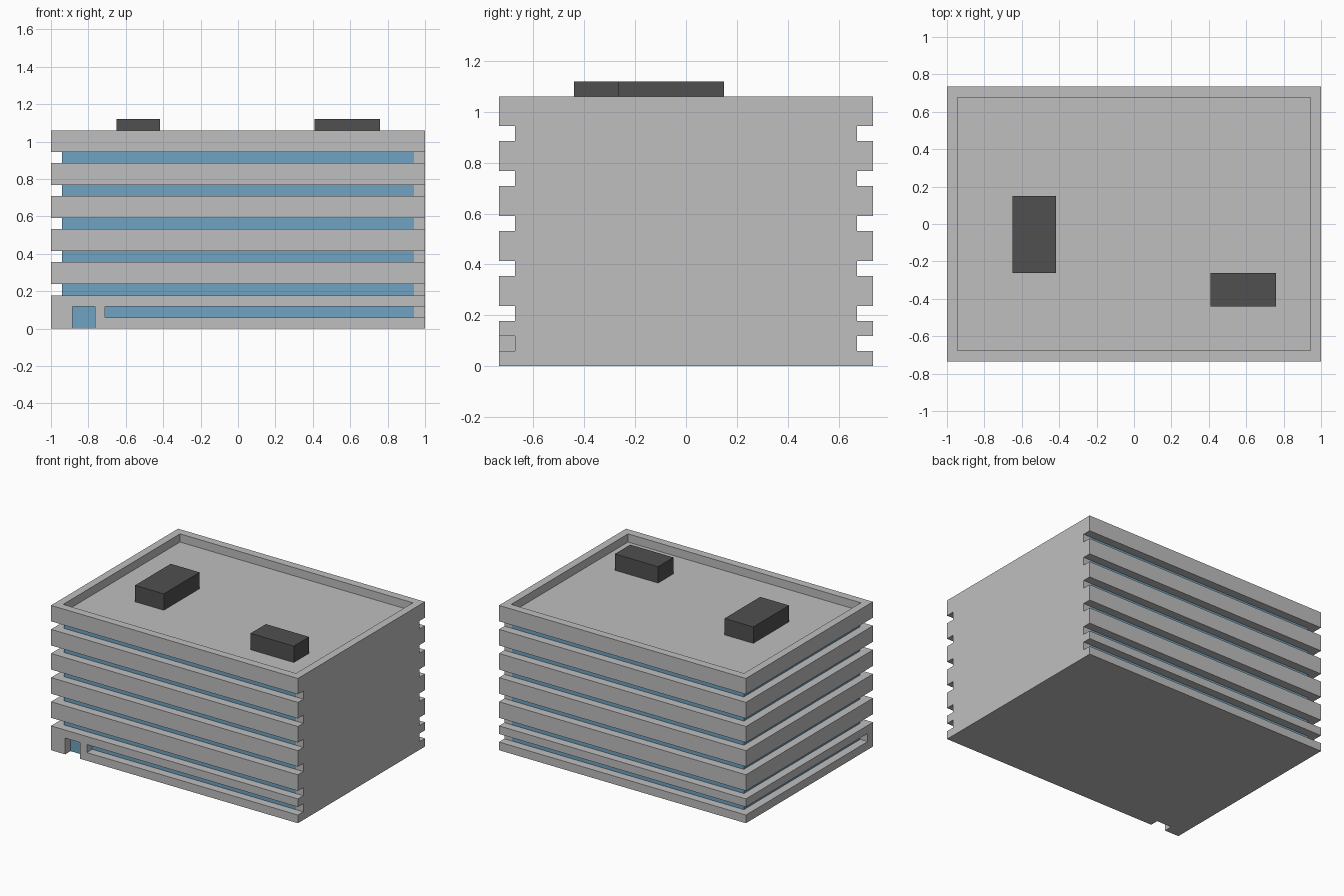
import bpy
import bmesh
from mathutils import Vector

cube = bpy.data.objects.get("Cube")
if cube:
    bpy.data.objects.remove(cube, do_unlink=True)


def material(name, rgb):
    m = bpy.data.materials.new(name)
    m.use_nodes = True
    m.diffuse_color = (*rgb, 1)
    m.node_tree.nodes["Principled BSDF"].inputs["Base Color"].default_value = (*rgb, 1)
    return m


concrete = material("concrete grey", (0.52, 0.52, 0.52))
glass = material("window blue", (0.162, 0.361, 0.539))
dark = material("dark roof unit", (0.08, 0.08, 0.08))


def prism(bm, outline, z0, z1):
    """Extrude a plan outline from z0 up to z1."""
    face = bm.faces.new([bm.verts.new((x, y, z0)) for x, y in outline])
    out = bmesh.ops.extrude_face_region(bm, geom=[face])["geom"]
    for v in out:
        if isinstance(v, bmesh.types.BMVert):
            v.co.z = z1


def rect(x0, x1, y0, y1):
    return [(x0, y0), (x1, y0), (x1, y1), (x0, y1)]


def make(name, prisms, mats=()):
    bm = bmesh.new()
    for p in prisms:
        prism(bm, *p)
    bmesh.ops.recalc_face_normals(bm, faces=bm.faces)
    mesh = bpy.data.meshes.new(name)
    bm.to_mesh(mesh)
    bm.free()
    for m in mats:
        mesh.materials.append(m)
    obj = bpy.data.objects.new(name, mesh)
    bpy.context.collection.objects.link(obj)
    return obj


W, D, H = 1.0, 0.735, 1.06      # half width, half depth, height
GX, GY = 0.94, 0.673            # window planes
OUT = 1.2                       # cutters reach past the walls
BAND = 0.059                    # window band height

building = make("building_body", [(rect(-W, W, -D, D), 0, H)], (concrete, glass))

# Window bands wrap the front, left-hand end and back; the other end stays solid
band_plan = [(OUT, -OUT), (OUT, -GY), (-GX, -GY), (-GX, GY),
             (OUT, GY), (OUT, OUT), (-OUT, OUT), (-OUT, -OUT)]
cuts = [(band_plan, 0.178 + 0.1767 * i, 0.178 + 0.1767 * i + BAND) for i in range(5)]

# Ground floor: back and end band, front band, doorway
ground_plan = [(-OUT, -GY), (-GX, -GY), (-GX, GY), (OUT, GY), (OUT, OUT), (-OUT, OUT)]
cuts += [(ground_plan, 0.06, 0.06 + BAND),
         (rect(-0.71, OUT, -OUT, -GY), 0.06, 0.06 + BAND),
         (rect(-0.885, -0.765, -OUT, -GY), -0.1, 0.119)]

# Sunken roof behind the parapet
cuts.append((rect(-0.943, 0.943, -0.676, 0.676), 1.0, 1.3))

cutter = make("recess_cutter", cuts, (concrete,))
cutter.hide_render = True
mod = building.modifiers.new("recesses", "BOOLEAN")
mod.operation = "DIFFERENCE"
mod.solver = "EXACT"
mod.object = cutter
bpy.context.view_layer.objects.active = building
bpy.ops.object.modifier_apply(modifier=mod.name)
bpy.data.objects.remove(cutter, do_unlink=True)


# Outward-facing back walls of the recesses become glass
def is_recess_wall(f):
    c, n = f.calc_center_median(), f.normal
    long_side = abs(abs(c.y) - GY) < 0.002 and n.y * c.y > 0.5
    end_side = abs(c.x + GX) < 0.002 and n.x < -0.9
    return c.z < 0.99 and (long_side or end_side)


bm = bmesh.new()
bm.from_mesh(building.data)
bm.normal_update()
walls = [f for f in bm.faces if is_recess_wall(f)]
geom = set(walls)
for f in walls:
    geom.update(f.edges)
    geom.update(f.verts)
bmesh.ops.bisect_plane(bm, geom=list(geom), dist=1e-5,
                       plane_co=Vector((GX, 0, 0)), plane_no=Vector((1, 0, 0)))
bm.normal_update()
for f in bm.faces:
    f.material_index = int(is_recess_wall(f) and f.calc_center_median().x < GX)
bm.to_mesh(building.data)
bm.free()

# Roof equipment
make("roof_unit_long", [(rect(-0.65, -0.417, -0.263, 0.15), 1.0, 1.12)], (dark,))
make("roof_unit_wide", [(rect(0.41, 0.76, -0.44, -0.263), 1.0, 1.12)], (dark,))
